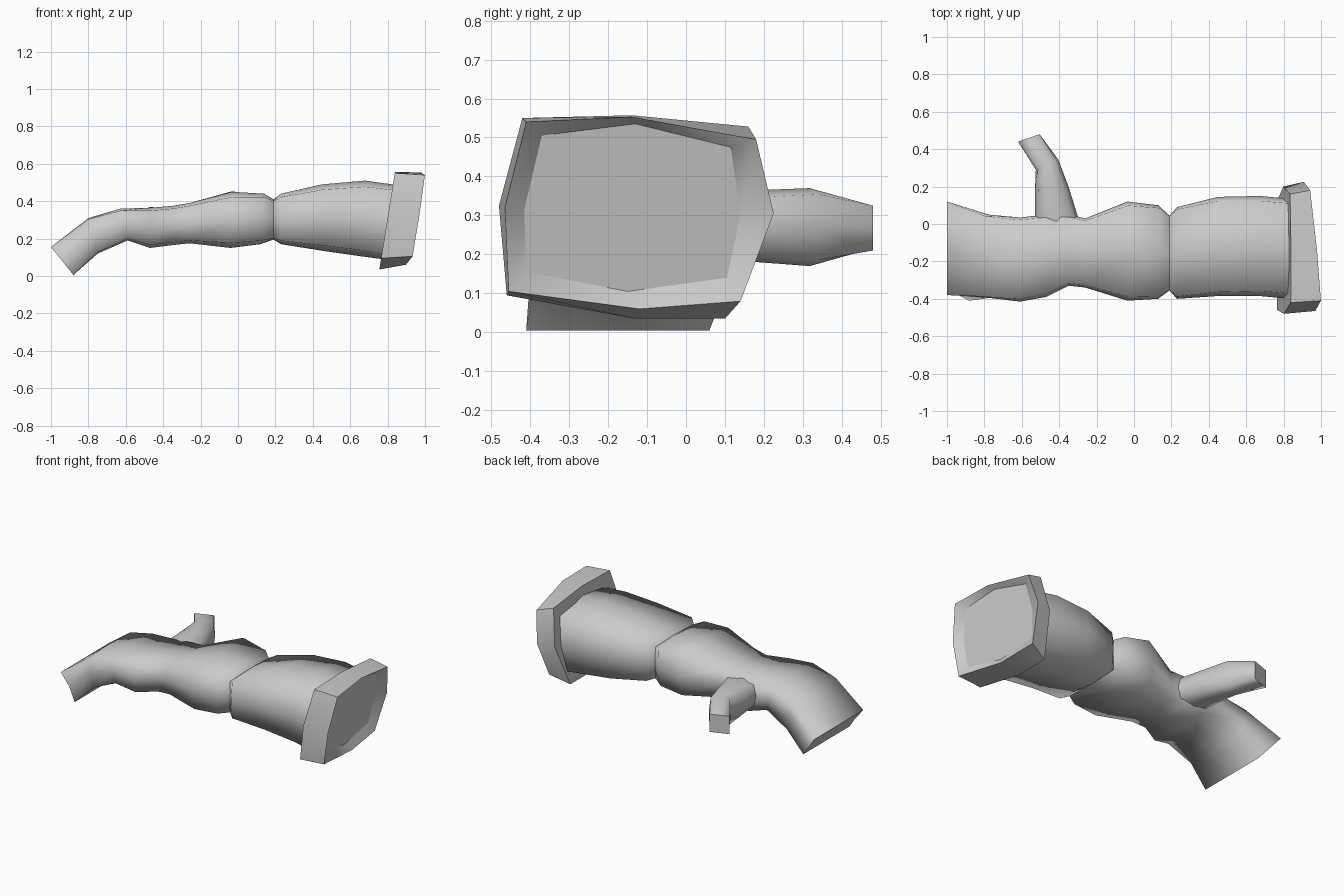
import bpy, bmesh, math
from mathutils import Vector

if "Cube" in bpy.data.objects:
    bpy.data.objects.remove(bpy.data.objects["Cube"])


def loft(name, rings, cap_start=False, cap_end=False, angle=100):
    """Skin a list of equal-length point rings; caps keep a hard edge."""
    bm = bmesh.new()
    loops = [[bm.verts.new(p) for p in r] for r in rings]
    n = len(loops[0])
    for a, b in zip(loops, loops[1:]):
        for i in range(n):
            j = (i + 1) % n
            bm.faces.new((a[i], a[j], b[j], b[i]))
    caps = []
    if cap_start:
        caps.append(bm.faces.new(loops[0][::-1]))
    if cap_end:
        caps.append(bm.faces.new(loops[-1]))
    bmesh.ops.recalc_face_normals(bm, faces=bm.faces)
    edges = [e for f in caps for e in f.edges]
    if edges:
        bmesh.ops.split_edges(bm, edges=edges)
    me = bpy.data.meshes.new(name)
    bm.to_mesh(me)
    bm.free()
    ob = bpy.data.objects.new(name, me)
    bpy.context.collection.objects.link(ob)
    bpy.ops.object.select_all(action='DESELECT')
    ob.select_set(True)
    bpy.context.view_layer.objects.active = ob
    bpy.ops.object.shade_smooth_by_angle(angle=math.radians(angle))
    return ob


def octagon(left, right, top, bottom, cu, cv):
    """Eight-sided ring; cu and cv set how square the corners are."""
    uv = [(-1, 0), (-cu, cv), (0, 1), (cu, cv), (1, 0), (cu, -cv), (0, -1), (-cu, -cv)]
    mid, h, v = (left + right) / 2, (right - left) / 2, (top - bottom) / 2
    return [mid + h * a + v * b for a, b in uv]


def section(tx, tz, bx, bz, y0, y1, cu, cv):
    top, bot = Vector((tx, 0, tz)), Vector((bx, 0, bz))
    m = (top + bot) / 2
    return octagon(Vector((m.x, y0, m.z)), Vector((m.x, y1, m.z)), top, bot, cu, cv)


# hand: top x/z, bottom x/z, y range, squareness
hand = [
    (-1.0, .155, -.88, .005, -.38, .09, 1.0, 1.0),
    (-.80, .31, -.75, .12, -.395, .05, .97, .94),
    (-.63, .36, -.59, .19, -.415, .035, .94, .88),
    (-.47, .365, -.47, .15, -.39, .05, .93, .86),
    (-.35, .375, -.35, .165, -.33, .05, .93, .86),
    (-.26, .39, -.26, .175, -.34, .03, .93, .86),
    (-.03, .45, -.04, .15, -.41, .12, .92, .82),
    (.14, .44, .12, .17, -.40, .10, .94, .86),
    (.19, .41, .19, .195, -.355, .045, .98, .93)]
rings = [section(*s) for s in hand]
for i, p in enumerate(rings[0]):
    p.y += .03 if i in (2, 3) else -.03 if i in (5, 6, 7) else 0
rings[6][3].z += .03                       # raised knuckle on the thumb side
loft("mitten_hand", rings, cap_start=True)

# thumb: left and right edge in plan, z range, squareness
thumb = [
    (-.52, -.08, -.28, -.08, .20, .34, .80),
    (-.53, .03, -.30, .04, .19, .36, .80),
    (-.53, .17, -.35, .20, .18, .365, .80),
    (-.525, .29, -.405, .345, .17, .37, .84),
    (-.62, .44, -.505, .48, .21, .325, 1.0)]
rings = []
for lx, ly, rx, ry, z0, z1, c in thumb:
    m = Vector(((lx + rx) / 2, (ly + ry) / 2, 0))
    rings.append(octagon(Vector((lx, ly, (z0 + z1) / 2)), Vector((rx, ry, (z0 + z1) / 2)),
                         m + Vector((0, 0, z1)), m + Vector((0, 0, z0)), c, c))
loft("thumb", rings, cap_end=True)

# sleeve
sleeve = [
    (.19, .41, .19, .195, -.355, .045, .98, .93),
    (.23, .44, .23, .17, -.40, .09, .95, .86),
    (.45, .49, .45, .135, -.385, .145, .92, .84),
    (.68, .51, .66, .105, -.385, .15, .90, .84),
    (.86, .485, .81, .085, -.40, .135, .90, .86)]
loft("sleeve", [section(*s) for s in sleeve])


# cuff: tilted rings given as y/z outlines
def tilted(outline, x0, lean=0.0):
    return [Vector((x0 + .16 * z + lean * y, y, z)) for y, z in outline]


back = [(-.48, .325), (-.42, .55), (-.14, .557), (.16, .528),
        (.20, .30), (.10, .035), (-.13, .035), (-.46, .095)]
front = [(-.465, .32), (-.41, .54), (-.14, .553), (.18, .495),
         (.225, .305), (.14, .08), (-.12, .06), (-.455, .105)]
inner = [(-.415, .315), (-.37, .505), (-.13, .535), (.115, .475),
         (.14, .30), (.105, .14), (-.15, .105), (-.41, .155)]
tuck = [(-.13 + (y + .13) * .85, .3 + (z - .3) * .85) for y, z in inner]
loft("cuff", [tilted(tuck, .75), tilted(back, .75), tilted(front, .878, -.085),
              tilted(inner, .842, -.085)], cap_end=True, angle=50)
